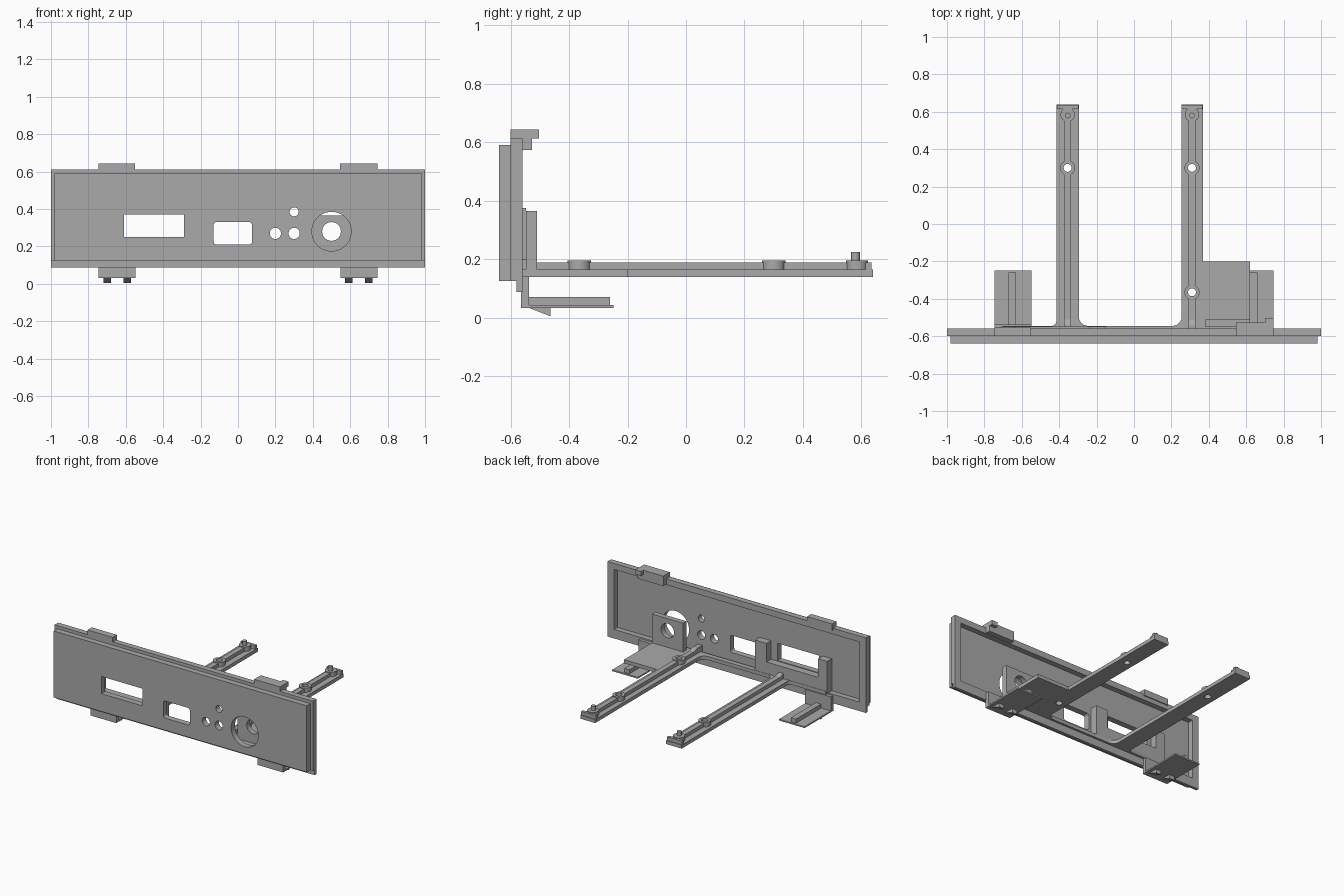
import bpy, bmesh, math
from mathutils import Vector

cube = bpy.data.objects.get("Cube")
if cube:
    bpy.data.objects.remove(cube, do_unlink=True)

grey = bpy.data.materials.new("plain grey")
grey.use_nodes = True
grey.diffuse_color = (0.4, 0.4, 0.4, 1)
grey.node_tree.nodes["Principled BSDF"].inputs["Base Color"].default_value = (0.4, 0.4, 0.4, 1)


def prism(name, points, axis, lo, hi):
    """Extrude a 2D outline along an axis; the outline lies in the other two axes."""
    def place(p, d):
        return {"x": (d, *p), "y": (p[0], d, p[1]), "z": (*p, d)}[axis]
    bm = bmesh.new()
    face = bm.faces.new([bm.verts.new(place(p, lo)) for p in points])
    step = Vector(place((0, 0), hi - lo))
    ext = bmesh.ops.extrude_face_region(bm, geom=[face])["geom"]
    bmesh.ops.translate(bm, vec=step, verts=[v for v in ext if isinstance(v, bmesh.types.BMVert)])
    bmesh.ops.recalc_face_normals(bm, faces=bm.faces)
    mesh = bpy.data.meshes.new(name)
    bm.to_mesh(mesh)
    bm.free()
    mesh.materials.append(grey)
    ob = bpy.data.objects.new(name, mesh)
    bpy.context.collection.objects.link(ob)
    return ob


def rect(a0, a1, b0, b1):
    return [(a0, b0), (a1, b0), (a1, b1), (a0, b1)]


def box(name, x, y, z):
    return prism(name, rect(*x, *y), "z", *z)


def arc(cx, cy, r, start, end, n):
    return [(cx + r * math.cos(math.radians(start + (end - start) * i / n)),
             cy + r * math.sin(math.radians(start + (end - start) * i / n))) for i in range(n + 1)]


def circle(cx, cy, r, n=32):
    return arc(cx, cy, r, 0, 360, n)[:-1]


def rounded(a0, a1, b0, b1, r):
    pts = []
    for cx, cy, s in ((a1 - r, b1 - r, 0), (a0 + r, b1 - r, 90), (a0 + r, b0 + r, 180), (a1 - r, b0 + r, 270)):
        pts += arc(cx, cy, r, s, s + 90, 5)
    return pts


def smooth(ob):
    bpy.ops.object.select_all(action="DESELECT")
    ob.select_set(True)
    bpy.context.view_layer.objects.active = ob
    bpy.ops.object.shade_smooth_by_angle(angle=math.radians(30))


def cut(ob, *cutters):
    for c in cutters:
        mod = ob.modifiers.new("cut", "BOOLEAN")
        mod.operation, mod.solver, mod.object = "DIFFERENCE", "EXACT", c
        c.hide_render = True
        c.hide_viewport = True
        c.display_type = "WIRE"


# Front panel with windows and control holes
panel = box("front_panel", (-0.98, 0.98), (-0.64, -0.598), (0.125, 0.59))
openings = [rect(-0.61, -0.29, 0.25, 0.37), rounded(-0.13, 0.075, 0.21, 0.33, 0.015),
            circle(0.2, 0.27, 0.03), circle(0.3, 0.27, 0.03), circle(0.3, 0.385, 0.024),
            circle(0.5, 0.28, 0.105, 48)]
cut(panel, *[prism("opening_cutter", o, "y", -0.7, -0.58) for o in openings])

# Raised rim behind the panel
rim = prism("panel_rim", rect(-1, 1, 0.125, 0.612), "y", -0.6, -0.56)
cut(rim, prism("rim_cutter", rect(-0.95, 0.95, 0.15, 0.57), "y", -0.7, -0.5))
box("bottom_lip", (-1, 1), (-0.58, -0.56), (0.087, 0.126))

# Top clips
prism("left_top_clip", [(-0.6, 0.61), (-0.56, 0.61), (-0.56, 0.574), (-0.527, 0.574),
                        (-0.527, 0.644), (-0.6, 0.644)], "x", 0.545, 0.745)
box("left_clip_tooth", (0.7, 0.745), (-0.53, -0.503), (0.613, 0.644))
box("right_top_clip", (-0.745, -0.55), (-0.6, -0.553), (0.6, 0.644))

# Bottom clips: hanging wall, shelf, rib and wedge feet
for side, x0, rib_x in (("left", 0.547, 0.64), ("right", -0.745, -0.65)):
    x1 = x0 + 0.198
    box(side + "_clip_wall", (x0, x1), (-0.565, -0.537), (0.032, 0.14))
    box(side + "_clip_shelf", (x0, x1), (-0.555, -0.248), (0.032, 0.042))
    box(side + "_clip_rib", (rib_x - 0.02, rib_x + 0.02), (-0.54, -0.26), (0.04, 0.07))
    for fx in (x0 + 0.045, x1 - 0.045):
        prism(side + "_clip_foot", [(-0.54, 0.034), (-0.463, 0.004), (-0.463, 0.034)],
              "x", fx - 0.02, fx + 0.02)

# Base frame: two arms, a wide pad and a filleted cross strip in one outline
inner, back, r = -0.545, 0.64, 0.05
outline = [(0.62, -0.58), (0.62, -0.2), (0.37, -0.2), (0.37, back), (0.255, back)]
outline += arc(0.255 - r, inner + r, r, 0, -90, 6)
outline += arc(-0.295 + r, inner + r, r, 270, 180, 6)
outline += [(-0.295, back), (-0.415, back)]
outline += arc(-0.415 - r / 2, inner + r / 2, r / 2, 0, -90, 4)
outline += [(-0.7, inner), (-0.7, -0.58)]
frame = prism("base_frame", outline, "z", 0.139, 0.164)

# Arm ribs, screw bosses and end pins
holes = []
solids = []
for side, x, boss_ys in (("left", 0.31, (0.3, -0.365)), ("right", -0.355, (0.3,))):
    rib = box(side + "_arm_rib", (x - 0.018, x + 0.018), (-0.56, 0.635), (0.16, 0.189))
    bosses = []
    for y in boss_ys:
        bosses.append(prism(side + "_screw_boss", circle(x, y, 0.04), "z", 0.16, 0.195))
        holes.append(prism("screw_hole_cutter", circle(x, y, 0.021), "z", 0.1, 0.25))
    solids += [rib] + bosses
    smooth(prism(side + "_end_boss", circle(x, 0.585, 0.038), "z", 0.16, 0.195))
    smooth(prism(side + "_end_pin", circle(x, 0.58, 0.015, 20), "z", 0.19, 0.224))
    box(side + "_end_bar", (x - 0.057, x + 0.057), (0.615, 0.635), (0.16, 0.189))
    prism(side + "_gusset", [(-0.6, 0.16), (-0.51, 0.16), (-0.51, 0.189), (-0.54, 0.2), (-0.6, 0.2)],
          "x", x - 0.018, x + 0.018)
for ob in [frame] + solids:
    cut(ob, *holes)
for ob in solids + [panel, frame]:
    smooth(ob)

# Upright mount behind the large round opening
mount = prism("dial_mount", rect(0.38, 0.62, 0.16, 0.365), "y", -0.547, -0.51)
cut(mount, prism("dial_hole_cutter", circle(0.5, 0.28, 0.05), "y", -0.6, -0.45))
smooth(mount)

# Bracket holding the display behind the wide window
prism("display_bracket", [(-0.71, 0.15), (-0.15, 0.15), (-0.15, 0.375), (-0.24, 0.375), (-0.24, 0.245),
                          (-0.64, 0.245), (-0.64, 0.375), (-0.71, 0.375)], "y", -0.602, -0.547)
